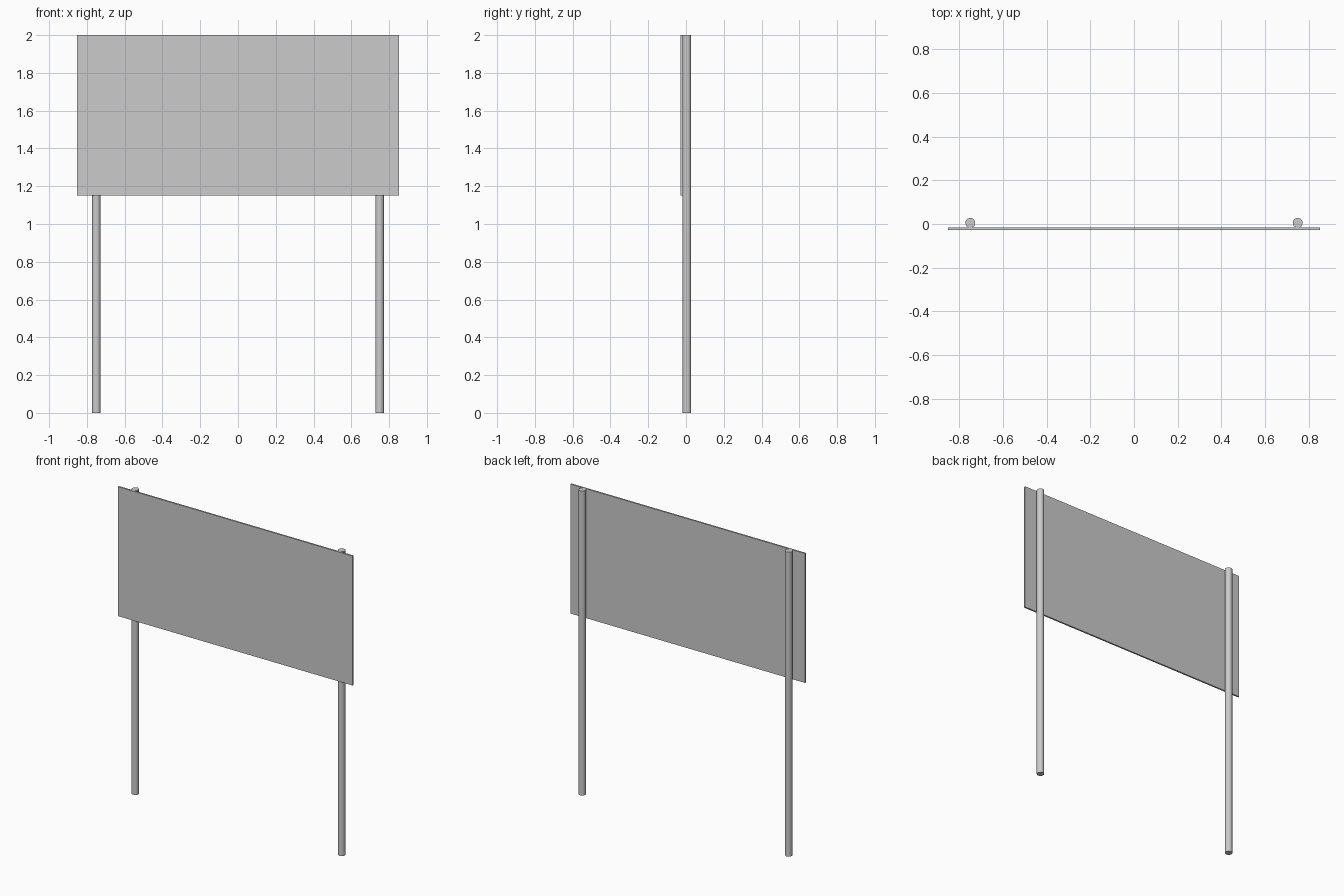
import bpy

if "Cube" in bpy.data.objects:
    bpy.data.objects.remove(bpy.data.objects["Cube"])

POST_R, POST_X, POST_Y, HEIGHT = 0.0225, 0.75, 0.005, 2.0
PANEL_W, PANEL_T, PANEL_BOTTOM = 1.706, 0.011, 1.15


def add_post(name, x):
    bpy.ops.mesh.primitive_cylinder_add(vertices=32, radius=POST_R, depth=HEIGHT,
                                        location=(x, POST_Y, HEIGHT / 2))
    bpy.context.object.name = name
    bpy.ops.object.shade_smooth_by_angle()


# Two round posts running the full height
add_post("left_post", -POST_X)
add_post("right_post", POST_X)

# Thin sign panel resting against the front of the posts
panel_y = POST_Y - POST_R - PANEL_T / 2 + 0.0005
bpy.ops.mesh.primitive_cube_add(size=1, location=(0, panel_y, (PANEL_BOTTOM + HEIGHT) / 2))
panel = bpy.context.object
panel.name = "sign_panel"
panel.scale = (PANEL_W, PANEL_T, HEIGHT - PANEL_BOTTOM)
bpy.ops.object.transform_apply(location=False, rotation=False, scale=True)
